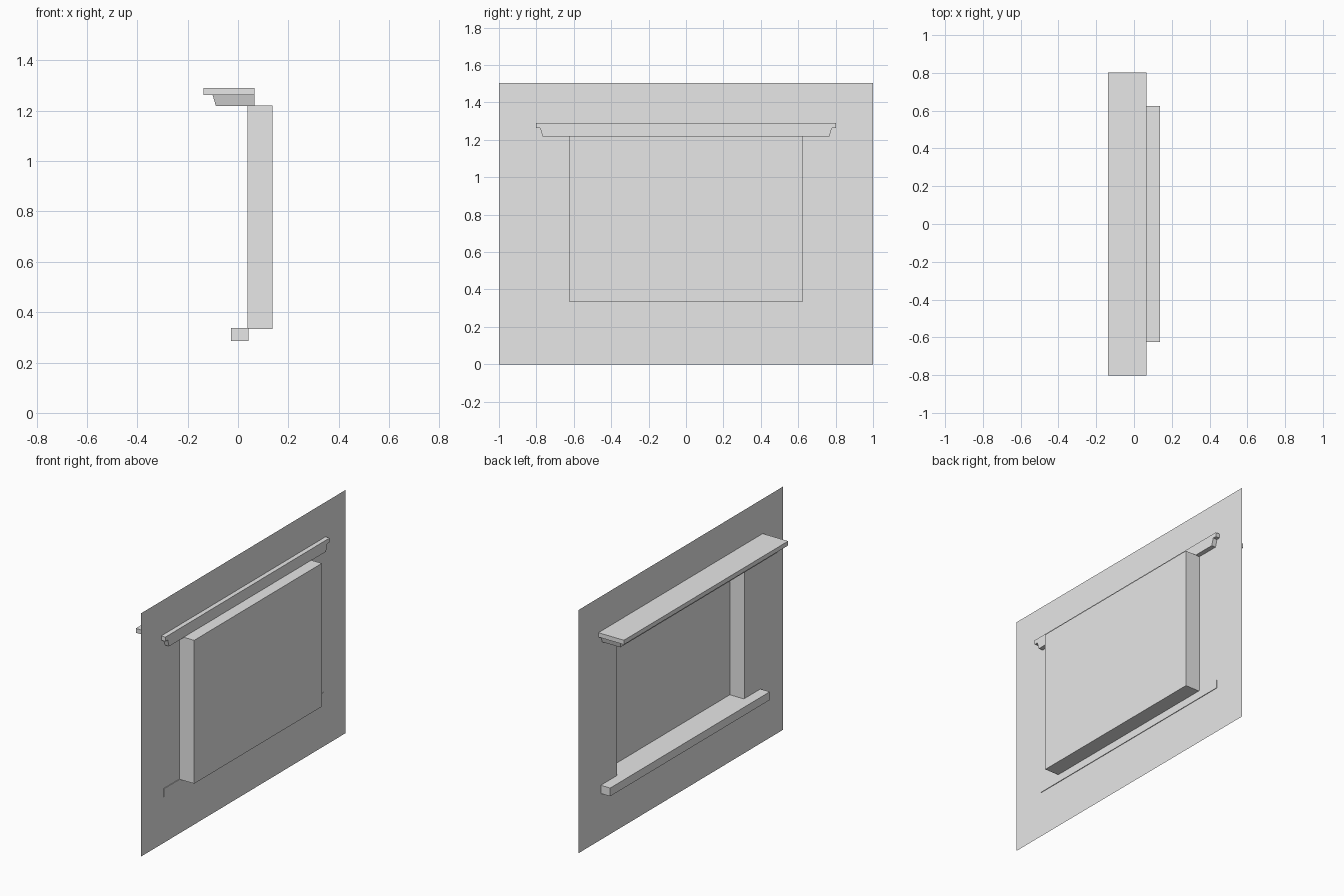
import bpy
import bmesh

cube = bpy.data.objects.get("Cube")
if cube:
    bpy.data.objects.remove(cube, do_unlink=True)

# One plain grey for everything
grey = bpy.data.materials.new("plain grey")
grey.use_nodes = True
grey.diffuse_color = (0.8, 0.8, 0.8, 1)
grey.node_tree.nodes["Principled BSDF"].inputs["Base Color"].default_value = (0.8, 0.8, 0.8, 1)

WALL_X, BACK_X = 0.037, 0.137      # wall sheet and back of the recess
HOLE = (0.624, 0.334, 1.221)       # half width, bottom, top


def finish(name, bm):
    mesh = bpy.data.meshes.new(name)
    bm.to_mesh(mesh)
    bm.free()
    mesh.materials.append(grey)
    bpy.context.collection.objects.link(bpy.data.objects.new(name, mesh))


def ring(bm, x, half, low, high):
    """Four corners of an upright rectangle at depth x."""
    corners = ((half, low), (-half, low), (-half, high), (half, high))
    return [bm.verts.new((x, y, z)) for y, z in corners]


def bridge(bm, a, b):
    for i in range(4):
        j = (i + 1) % 4
        bm.faces.new((a[i], a[j], b[j], b[i]))


def bar(name, x0, x1, half, low, high, taper=0.0):
    """Box whose outer side and ends draw in towards the bottom by taper."""
    bm = bmesh.new()
    bmesh.ops.create_cube(bm, size=1)
    for v in bm.verts:
        inset = taper if v.co.z < 0 else 0
        v.co.x = x1 if v.co.x > 0 else x0 + inset
        v.co.y = (half - inset) * (1 if v.co.y > 0 else -1)
        v.co.z = high if v.co.z > 0 else low
    finish(name, bm)


# Thin wall sheet with a rectangular opening
bm = bmesh.new()
bridge(bm, ring(bm, WALL_X, 1, 0, 1.505), ring(bm, WALL_X, *HOLE))
finish("wall", bm)

# Open recess behind the opening
bm = bmesh.new()
back = ring(bm, BACK_X, *HOLE)
bridge(bm, ring(bm, WALL_X, *HOLE), back)
bm.faces.new(back)
finish("window_recess", bm)

# Sill below, stepped lintel above
bar("sill", -0.027, 0.041, 0.78, 0.286, 0.337)
bar("lintel_moulding", -0.101, 0.065, 0.78, 1.219, 1.263, taper=0.013)
bar("lintel_cap", -0.137, 0.065, 0.803, 1.263, 1.29)
